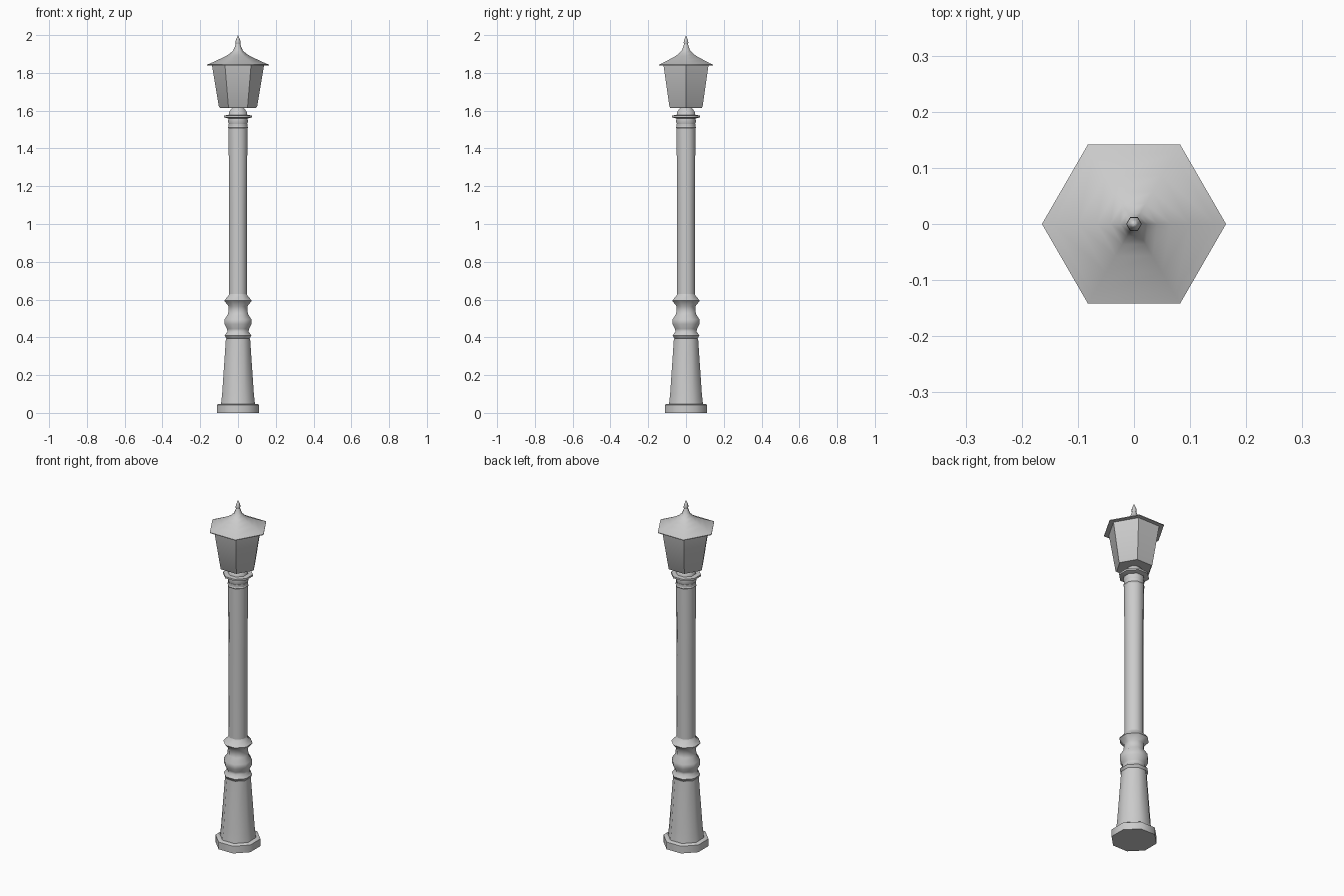
import bpy, bmesh, math

if "Cube" in bpy.data.objects:
    bpy.data.objects.remove(bpy.data.objects["Cube"])


def lathe(name, profile, sides, offset=0.0, angle=40):
    """Revolve (radius, z) points around z with a given number of sides, caps closed."""
    bm = bmesh.new()
    rings = []
    for r, z in profile:
        if r == 0:
            rings.append([bm.verts.new((0, 0, z))] * sides)
            continue
        rings.append([bm.verts.new((r * math.cos(offset + i * math.tau / sides),
                                    r * math.sin(offset + i * math.tau / sides), z))
                      for i in range(sides)])
    for a, b in zip(rings, rings[1:]):
        for i in range(sides):
            j = (i + 1) % sides
            bm.faces.new(list(dict.fromkeys((a[i], a[j], b[j], b[i]))))
    for ring in (rings[0], rings[-1]):
        if len(set(ring)) > 1:
            bm.faces.new(ring)
    bmesh.ops.recalc_face_normals(bm, faces=bm.faces)
    mesh = bpy.data.meshes.new(name)
    bm.to_mesh(mesh)
    bm.free()
    obj = bpy.data.objects.new(name, mesh)
    bpy.context.collection.objects.link(obj)
    bpy.ops.object.select_all(action='DESELECT')
    bpy.context.view_layer.objects.active = obj
    obj.select_set(True)
    bpy.ops.object.shade_smooth_by_angle(angle=math.radians(angle))
    return obj


K = 1 / math.cos(math.pi / 8)   # flat-to-flat half width -> corner radius


def octagon(name, profile, angle=50):
    return lathe(name, [(r * K, z) for r, z in profile], 8, math.pi / 8, angle)


# Foot slab and tapered pedestal
octagon("foot", [(.112, 0), (.112, .042), (.105, .047), (.09, .047)])
octagon("pedestal", [(.09, .045), (.084, .1), (.064, .395)])

# Turned mouldings above the pedestal
octagon("mouldings", [(.06, .393), (.064, .397), (.071, .41), (.056, .43), (.058, .445),
                      (.071, .47), (.071, .495), (.052, .525), (.05, .565),
                      (.073, .594), (.05, .622), (.047, .63)])

# Long shaft
octagon("shaft", [(.047, .61), (.047, 1.1), (.05, 1.5), (.05, 1.53)])

# Collar rings, disc and the dome carrying the lantern
octagon("collar", [(.048, 1.5), (.053, 1.51), (.048, 1.52), (.048, 1.53),
                   (.053, 1.54), (.05, 1.562)])
octagon("collar_disc", [(.05, 1.558), (.074, 1.565), (.074, 1.575), (.048, 1.577)])
octagon("lantern_seat", [(.05, 1.575), (.046, 1.595), (.033, 1.612), (.025, 1.622)])

# Six-sided lantern body
lathe("lantern", [(.096, 1.615), (.101, 1.62), (.138, 1.842)], 6)

# Flared roof with slender finial
lathe("roof", [(.164, 1.84), (.164, 1.844), (.145, 1.851), (.1, 1.872), (.066, 1.888),
               (.042, 1.903), (.025, 1.92), (.017, 1.938), (.012, 1.952)], 6, 0, 65)
lathe("finial", [(.010, 1.945), (.014, 1.96), (.013, 1.97), (.008, 1.982), (0, 2.0)], 6, 0, 65)
